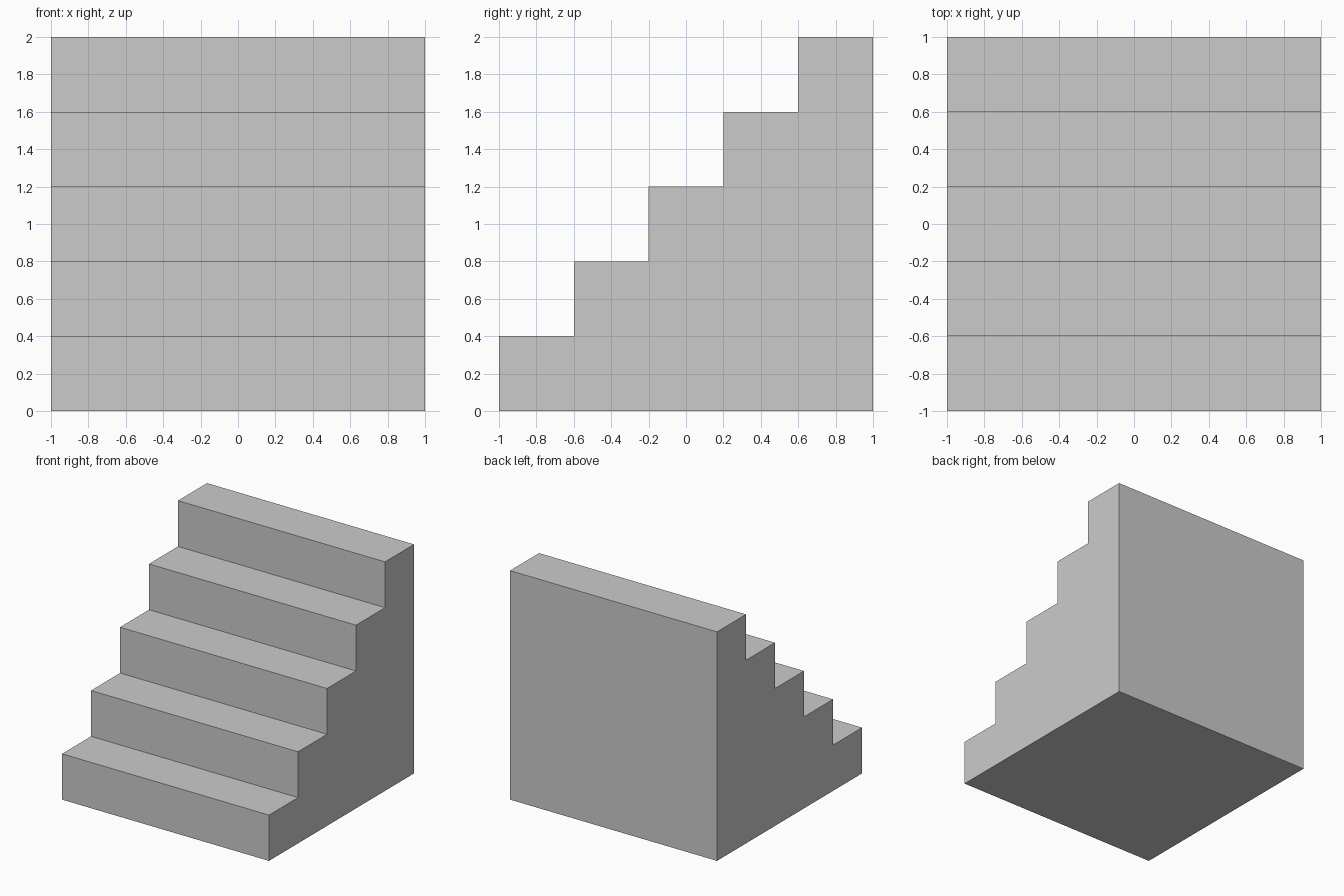
import bpy
import bmesh

if "Cube" in bpy.data.objects:
    bpy.data.objects.remove(bpy.data.objects["Cube"])

STEPS = 5
RISE = 0.4
TREAD = 0.4
WIDTH = 2.0

# Side profile (y, z): bottom edge, then riser and tread corners
profile = [(1.0, 0.0), (-1.0, 0.0)]
for i in range(STEPS):
    y, z = -1.0 + i * TREAD, (i + 1) * RISE
    profile += [(y, z), (y + TREAD, z)]

# Solid staircase: profile face extruded across the width
bm = bmesh.new()
side = bm.faces.new([bm.verts.new((-WIDTH / 2, y, z)) for y, z in profile])
result = bmesh.ops.extrude_face_region(bm, geom=[side], use_keep_orig=True)
moved = [v for v in result["geom"] if isinstance(v, bmesh.types.BMVert)]
bmesh.ops.translate(bm, verts=moved, vec=(WIDTH, 0, 0))
bmesh.ops.recalc_face_normals(bm, faces=bm.faces)

mesh = bpy.data.meshes.new("staircase")
bm.to_mesh(mesh)
bm.free()
staircase = bpy.data.objects.new("staircase", mesh)
bpy.context.collection.objects.link(staircase)
